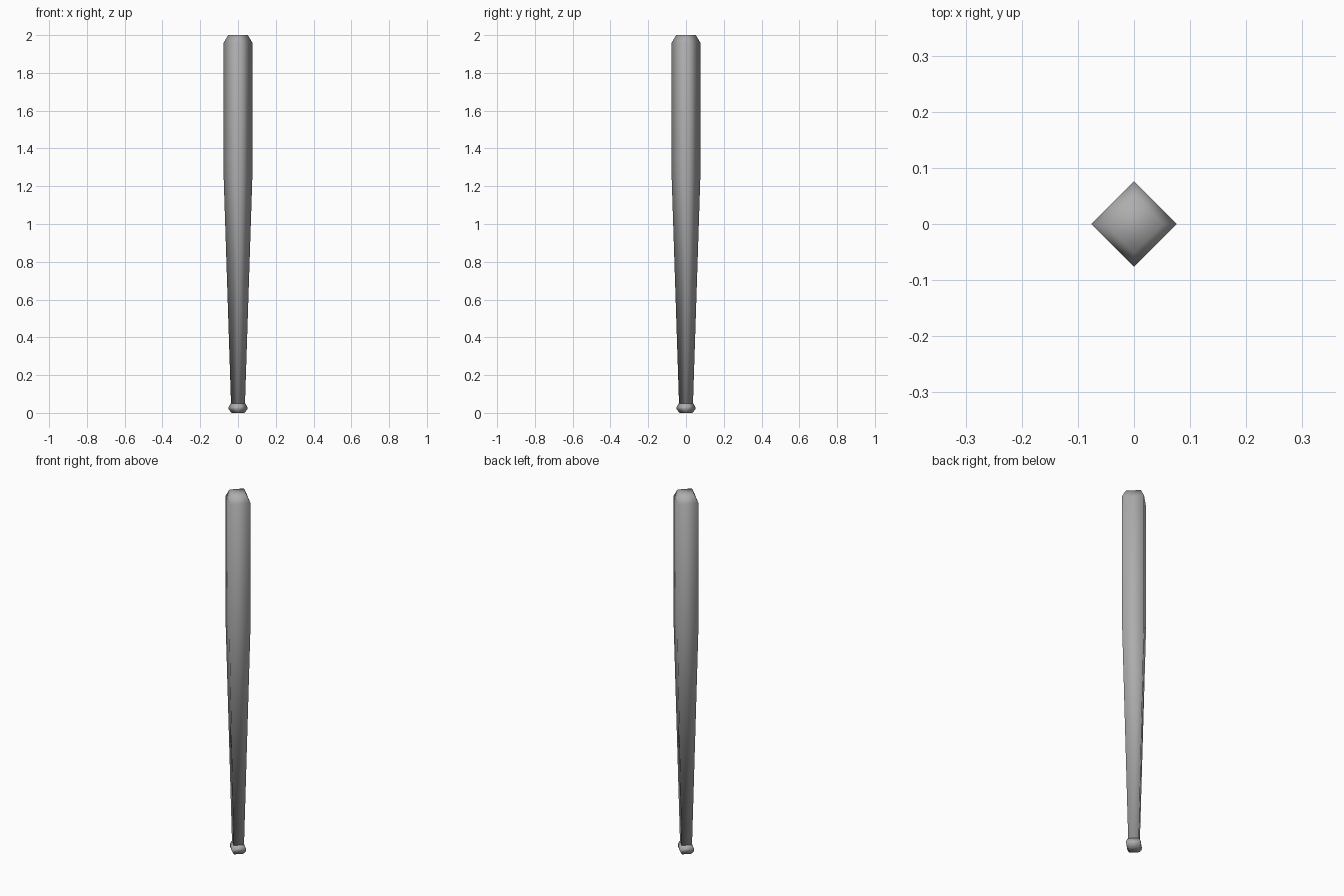
import bpy, bmesh
from math import cos, sin, pi

if "Cube" in bpy.data.objects:
    bpy.data.objects.remove(bpy.data.objects["Cube"])

SIDES = 4

# Mid-grey material
grey = bpy.data.materials.new("dark_grey")
grey.diffuse_color = (0.42, 0.42, 0.42, 1)
grey.use_nodes = True
grey.node_tree.nodes["Principled BSDF"].inputs["Base Color"].default_value = grey.diffuse_color


def lathe(name, profile):
    """Four-sided capped solid from (radius, height) points, smooth shaded."""
    bm = bmesh.new()
    rings = [[bm.verts.new((r * cos(2 * pi * i / SIDES), r * sin(2 * pi * i / SIDES), z))
              for i in range(SIDES)] for r, z in profile]
    for low, high in zip(rings, rings[1:]):
        for i in range(SIDES):
            j = (i + 1) % SIDES
            bm.faces.new((low[i], low[j], high[j], high[i]))
    bm.faces.new(rings[0][::-1])
    bm.faces.new(rings[-1])
    for f in bm.faces:
        f.smooth = True
    mesh = bpy.data.meshes.new(name)
    bm.to_mesh(mesh)
    bm.free()
    mesh.materials.append(grey)
    obj = bpy.data.objects.new(name, mesh)
    bpy.context.collection.objects.link(obj)


# Knob at the foot of the handle
lathe("knob", [(0.035, 0.0), (0.05, 0.02), (0.05, 0.03), (0.04, 0.05)])

# Tapered handle, straight barrel and chamfered tip
lathe("handle_and_barrel", [(0.037, 0.05), (0.076, 1.25), (0.076, 1.96), (0.052, 2.0)])
